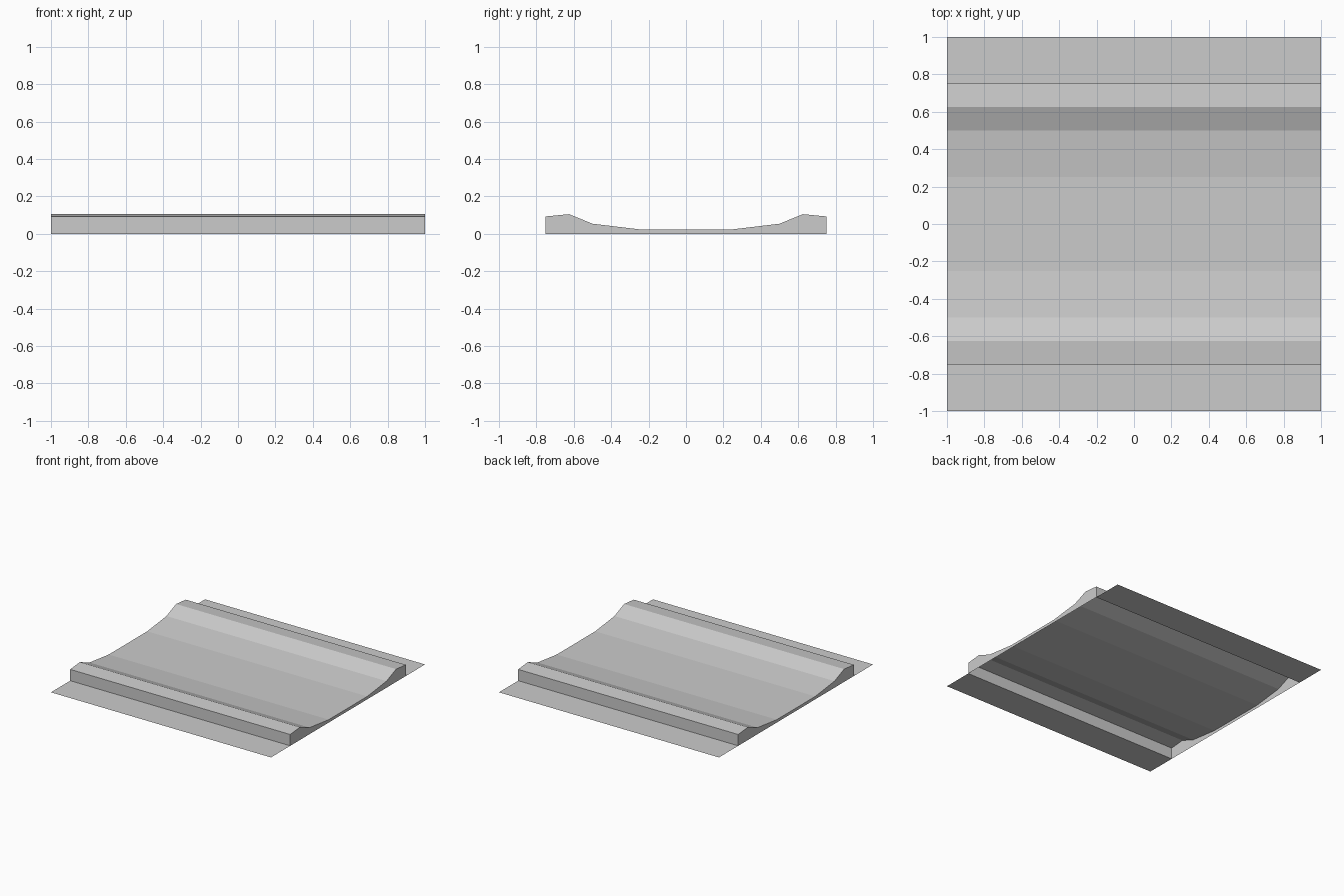
import bpy
import bmesh

cube = bpy.data.objects.get("Cube")
if cube:
    bpy.data.objects.remove(cube, do_unlink=True)

# Plain grey
grey = bpy.data.materials.new("plain_grey")
grey.use_nodes = True
colour = (0.6, 0.6, 0.6, 1)
grey.diffuse_color = colour
grey.node_tree.nodes["Principled BSDF"].inputs["Base Color"].default_value = colour


def add_object(name, bm):
    mesh = bpy.data.meshes.new(name)
    bm.to_mesh(mesh)
    bm.free()
    mesh.materials.append(grey)
    obj = bpy.data.objects.new(name, mesh)
    bpy.context.collection.objects.link(obj)


# Half cross-section (y, z), from the outer flange in to the channel bed
half = [(-1, 0), (-0.75, 0), (-0.75, 0.093), (-0.625, 0.105),
        (-0.5, 0.054), (-0.25, 0.024)]
profile = half + [(-y, z) for y, z in reversed(half)]

# Open-bottomed channel: the profile swept along x, with closed ends
bm = bmesh.new()
left, right = [[bm.verts.new((x, y, z)) for y, z in profile] for x in (1, -1)]
for i in range(len(profile) - 1):
    bm.faces.new((left[i], left[i + 1], right[i + 1], right[i]))
bm.faces.new(left[-2:0:-1])
bm.faces.new(right[1:-1])
add_object("channel_with_banks", bm)
